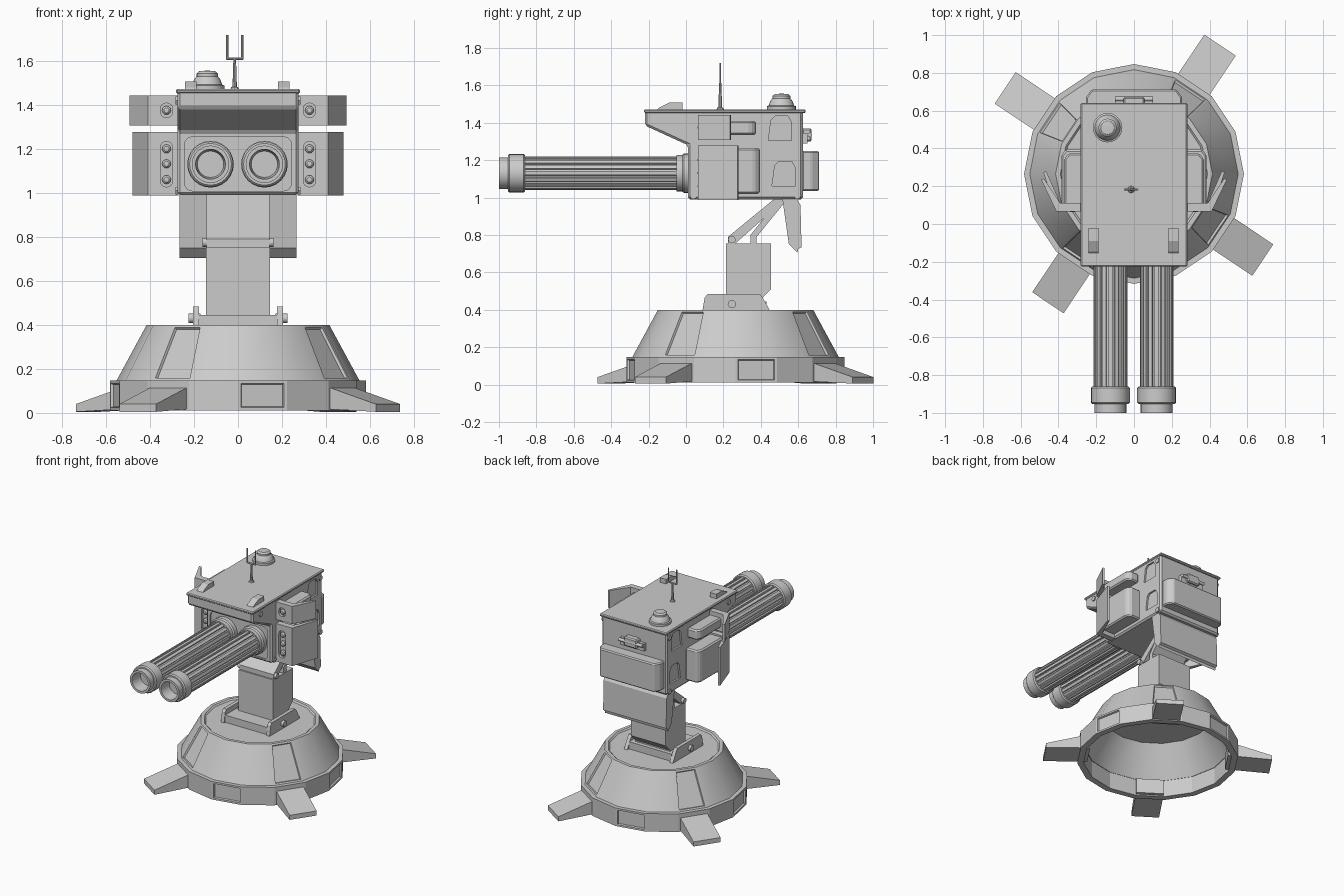
import bpy, bmesh, math
from math import pi, sin, cos

if "Cube" in bpy.data.objects:
    bpy.data.objects.remove(bpy.data.objects["Cube"])

PUT = {'X': lambda u, v, h: (h, u, v), 'Y': lambda u, v, h: (u, h, v), 'Z': lambda u, v, h: (u, v, h)}

def finish(name, bm, loc=(0, 0, 0), smooth=False, bevel=0):
    bmesh.ops.remove_doubles(bm, verts=bm.verts, dist=1e-5)
    bmesh.ops.recalc_face_normals(bm, faces=bm.faces)
    me = bpy.data.meshes.new(name)
    bm.to_mesh(me)
    bm.free()
    ob = bpy.data.objects.new(name, me)
    ob.location = loc
    bpy.context.collection.objects.link(ob)
    bpy.ops.object.select_all(action='DESELECT')
    ob.select_set(True)
    bpy.context.view_layer.objects.active = ob
    if bevel:
        m = ob.modifiers.new("bevel", 'BEVEL')
        m.width, m.segments, m.limit_method = bevel, 1, 'ANGLE'
        bpy.ops.object.modifier_apply(modifier=m.name)
    if smooth:
        bpy.ops.object.shade_smooth_by_angle(angle=math.radians(31))
    return ob

def prism(name, pts, a, b, axis, **kw):
    """Extrude a 2D outline from a to b along an axis."""
    bm = bmesh.new()
    A = [bm.verts.new(PUT[axis](u, v, a)) for u, v in pts]
    B = [bm.verts.new(PUT[axis](u, v, b)) for u, v in pts]
    bm.faces.new(A)
    bm.faces.new(B[::-1])
    for i in range(len(pts)):
        j = (i + 1) % len(pts)
        bm.faces.new((A[i], A[j], B[j], B[i]))
    return finish(name, bm, **kw)

def box(name, x0, x1, y0, y1, z0, z1, **kw):
    return prism(name, [(x0, y0), (x1, y0), (x1, y1), (x0, y1)], z0, z1, 'Z', **kw)

def lathe(name, prof, n, axis='Z', loc=(0, 0, 0), closed=False, facets=None, smooth=True):
    """Spin (radius, height) points; facets = (profile segment, remainder, border) to recess."""
    bm = bmesh.new()
    rings = [[bm.verts.new(PUT[axis](r * cos(2*pi*i/n), r * sin(2*pi*i/n), h)) for i in range(n)] for r, h in prof]
    picked = []
    for j in range(len(prof) if closed else len(prof) - 1):
        R, S = rings[j], rings[(j + 1) % len(prof)]
        for i in range(n):
            k = (i + 1) % n
            f = bm.faces.new((R[i], R[k], S[k], S[i]))
            if facets and j == facets[0] and i % 4 == facets[1]:
                picked.append(f)
    if facets:
        bmesh.ops.remove_doubles(bm, verts=bm.verts, dist=1e-5)
        bmesh.ops.recalc_face_normals(bm, faces=bm.faces)
        bmesh.ops.inset_individual(bm, faces=picked, thickness=facets[2], depth=0)
        bmesh.ops.inset_individual(bm, faces=picked, thickness=0.006, depth=-0.012)
    return finish(name, bm, loc, smooth)

def rod(name, r, a, b, axis, loc, n=12):
    return lathe(name, [(0, a), (r, a), (r, b), (0, b)], n, axis, loc)

def rrect(cx, cy, w, h, r, n=4):
    pts = []
    for q, (sx, sy) in enumerate([(1, 1), (-1, 1), (-1, -1), (1, -1)]):
        for i in range(n + 1):
            t = pi/2 * (q + i/n)
            pts.append((cx + sx*(w/2 - r) + r*cos(t), cy + sy*(h/2 - r) + r*sin(t)))
    return pts

def cut(ob, cutter):
    m = ob.modifiers.new("cut", 'BOOLEAN')
    m.operation, m.object, m.solver = 'DIFFERENCE', cutter, 'EXACT'
    bpy.context.view_layer.objects.active = ob
    bpy.ops.object.modifier_apply(modifier=m.name)
    bpy.data.objects.remove(cutter)

# Base: hollow faceted ring, cone with recessed panels, four sloped feet
CY = 0.265
C = (0, CY, 0)
lathe("base_ring", [(.535, .01), (.582, .01), (.582, .147), (.535, .147)], 16, loc=C,
      closed=True, facets=(1, 0, .02), smooth=False)
lathe("base_cone", [(0, .37), (.39, .37), (.53, .14), (.552, .147), (.415, .4), (.39, .4), (.38, .39), (0, .39)],
      16, loc=C, facets=(3, 2, .018))
for k in range(4):
    foot = prism("foot", [(-.1, 0), (.1, 0), (.1, .1), (-.1, .1)], .5, .82, 'X')
    for v in foot.data.vertices:
        x = v.co.x
        v.co.z = (.005 if x > .6 else .02) if v.co.z < .05 else (.04 if x > .6 else .135)
    foot.location = C
    foot.rotation_euler.z = math.radians(56.25 + 90*k)

# Pivot bracket and pedestal
box("bracket_plate", -.18, .18, .1, .43, .385, .445)
for s in (-1, 1):
    prism("bracket_cheek", [(.086, .385), (.1, .465), (.115, .483), (.395, .483), (.41, .465), (.455, .385)],
          s*.178, s*.205, 'X')
    rod("bracket_pin", .022, s*.17, s*.225, 'X', (0, .245, .43))
    rod("arm_pin", .02, s*.13, s*.162, 'X', (0, .245, .775))
prism("pedestal", [(.215, .4), (.215, .755), (.455, .755), (.455, .51), (.4, .455), (.4, .4)], -.145, .145, 'X')
prism("front_arm", [(.225, .755), (.225, .79), (.475, .995), (.535, .995), (.265, .755)], -.143, .143, 'X')
prism("rear_arm", [(.345, .75), (.345, .8), (.5, .995), (.545, .995), (.378, .79), (.378, .75)], -.143, .143, 'X')
flap = prism("rear_flap", [(.515, .995), (.55, .75), (.595, .705), (.6, .725), (.618, .735), (.612, .96), (.59, .995)],
             -.265, .265, 'X')

# Gun housing: side profile with overhanging roof, recessed side panels
body = prism("housing", [(.01, .99), (.01, 1.28), (-.22, 1.385), (-.22, 1.465), (.625, 1.465), (.625, .99)],
             -.275, .275, 'X', bevel=.012)
for s in (-1, 1):
    for y, z in ((.505, 1.37), (.525, 1.128)):
        cut(body, prism("cutter", [(y-.065, z-.065), (y+.06, z-.065), (y+.06, z+.03), (y+.04, z+.065),
                                   (y-.03, z+.065), (y-.05, z+.045)], s*.262, s*.3, 'X'))
    for y, z in ((-.12, 1.42), (.595, 1.42), (.595, 1.01), (.04, 1.01)):
        rod("corner_bolt", .02, s*.27, s*.283, 'X', (0, y, z), 6)
cut(body, prism("cutter", rrect(0, 1.132, .485, .245, .035), -.02, .022, 'Y'))
box("roof_plate", -.282, .282, -.225, .64, 1.452, 1.472, bevel=.006)

# Twin fluted barrels with collars
for x in (-.125, .12):
    L = (x, 0, 1.13)
    flutes = []
    for i in range(16):
        for d, r in ((-.3, .09), (.3, .09), (.36, .078), (.64, .078)):
            t = 2*pi*(i + d)/16
            flutes.append((r*cos(t), r*sin(t)))
    prism("barrel", flutes, .03, -.9, 'Y', loc=L)
    lathe("barrel_collar", [(0, .03), (.106, .03), (.106, -.01), (.098, -.02), (.098, -.05), (0, -.05)], 24, 'Y', L)
    lathe("muzzle", [(0, -.86), (.095, -.86), (.103, -.868), (.103, -.945), (.095, -.953), (.085, -.953), (.085, -1),
                     (.068, -1), (.06, -.91), (0, -.91)], 24, 'Y', L)

# Side pods: bent shields with lamps, boxes behind
for s in (-1, 1):
    for tag, z0, z1, tip, lamps, bz0, bz1, by in (
            ("lower", .988, 1.277, (.48, .275), (1.06, 1.132, 1.2), 1.02, 1.265, .395),
            ("upper", 1.307, 1.442, (.492, .235), (1.375,), 1.335, 1.41, .375)):
        pts = [(.27, .065), (.41, .065), tip, (tip[0] - .015, tip[1] + .005), (.39, .11), (.27, .11)]
        shield = prism(tag + "_shield", [(s*x, y) for x, y in pts], z0, z1, 'Z')
        mid, h = (lamps[0] + lamps[-1])/2, lamps[-1] - lamps[0] + .065
        cut(shield, prism("cutter", rrect(s*.325, mid, .055, h, .025), .03, .085, 'Y'))
        for z in lamps:
            lathe(tag + "_lamp", [(0, .09), (.02, .09), (.02, .072), (.012, .064), (0, .062)], 12, 'Y', (s*.325, 0, z))
        w = .385 if tag == "lower" else .37
        prism(tag + "_pod_box", [(s*x, y) for x, y in
              [(.27, .1), (w, .1), (w, by - .03), (w - .025, by), (.27, by)]], bz0, bz1, 'Z', bevel=.01)

# Rear pack and latch
prism("rear_pack", [(-.255, .62), (-.255, .67), (-.225, .712), (.225, .712), (.255, .67), (.255, .62)],
      1.035, 1.25, 'Z', bevel=.008)
box("latch_base", -.1, .1, .62, .65, 1.29, 1.345)
box("latch_block", -.055, .055, .62, .672, 1.3, 1.37, bevel=.008)
rod("latch_bar", .012, -.1, .1, 'X', (0, .662, 1.335))

# Roof dome, antenna and front wedges
lathe("sensor_dome", [(.078, 1.465), (.078, 1.488), (.068, 1.492), (.06, 1.515), (.048, 1.53), (.048, 1.543),
                      (.036, 1.553), (0, 1.556)], 20, 'Z', (-.14, .51, 0))
A = (-.015, .183, 0)
lathe("antenna_mast", [(.02, 1.47), (.016, 1.48), (.01, 1.483), (.006, 1.61), (0, 1.61)], 8, 'Z', A)
rod("antenna_crossbar", .006, -.037, .037, 'X', (-.015, .183, 1.61), 8)
for s in (-1, 1):
    rod("antenna_prong", .005, 1.606, 1.718, 'Z', (-.015 + s*.034, .183, 0), 8)
    prism("roof_wedge", [(-.155, 1.47), (-.145, 1.48), (-.09, 1.507), (-.02, 1.507), (-.02, 1.47)],
          -.003 + s*.185, -.003 + s*.238, 'X')
